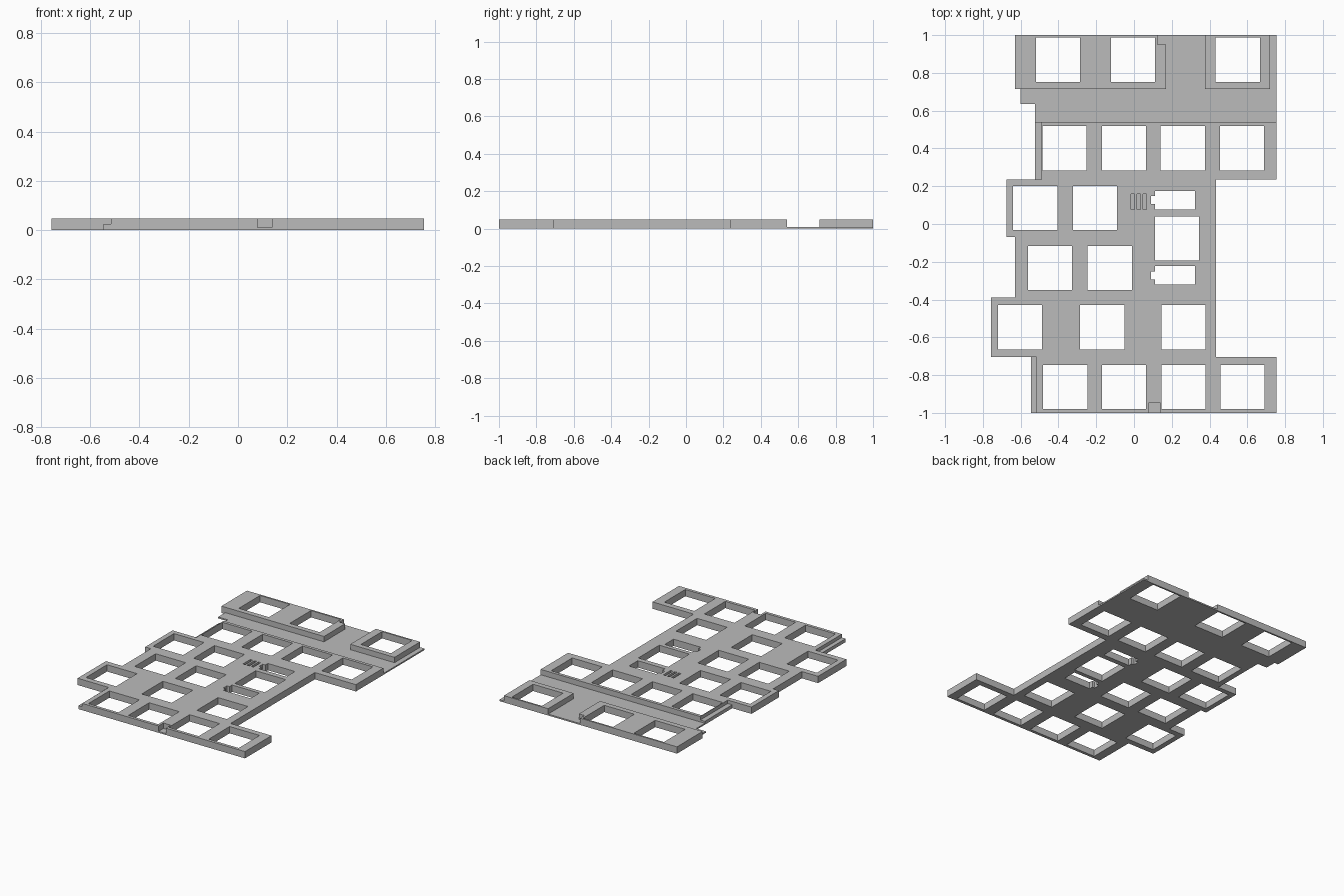
import bpy
import bmesh

if "Cube" in bpy.data.objects:
    bpy.data.objects.remove(bpy.data.objects["Cube"])

# Height levels: thin sheet, snap ledge, full thickness
THIN, LEDGE, FULL = 0.010, 0.024, 0.048
LEVELS = [0.0, THIN, LEDGE, FULL]

# Rectangles (x0, x1, y0, y1, height); later ones replace earlier ones
areas = []


def area(x0, x1, y0, y1, height):
    areas.append((x0, x1, y0, y1, height))


def key_row(lefts, y0, y1):
    """Row of square key openings with the given left edges."""
    for x in lefts:
        area(x, round(x + 0.234, 3), y0, y1, 0.0)


# Thin sheet joining the back row to the main body
area(-0.60, 0.755, 0.635, 0.715, THIN)
area(-0.525, 0.755, 0.54, 0.635, THIN)
area(0.17, 0.755, 0.715, 1.0, THIN)

# Raised back blocks, the left one with a lowered corner
area(-0.63, 0.17, 0.715, 1.0, FULL)
area(0.125, 0.17, 0.95, 1.0, THIN)
area(0.375, 0.72, 0.715, 1.0, FULL)

# Stepped main body with two side ledges
area(-0.525, -0.49, 0.235, 0.54, LEDGE)
area(-0.49, 0.755, 0.235, 0.54, FULL)
area(-0.675, 0.435, -0.07, 0.235, FULL)
area(-0.63, 0.435, -0.39, -0.07, FULL)
area(-0.757, 0.435, -0.705, -0.39, FULL)
area(-0.545, -0.515, -1.0, -0.705, LEDGE)
area(-0.515, 0.755, -1.0, -0.705, FULL)

# Front cable notch and three blind slots
area(0.08, 0.137, -1.0, -0.945, THIN)
for i in range(3):
    x = round(-0.016 + i * 0.032, 3)
    area(x, round(x + 0.018, 3), 0.077, 0.16, THIN)

# Key openings, back to front
key_row((-0.52, -0.123, 0.432), 0.752, 0.988)
key_row((-0.485, -0.17, 0.141, 0.455), 0.283, 0.518)
key_row((-0.64, -0.324), -0.032, 0.201)
key_row((-0.561, -0.245), -0.349, -0.116)
key_row((0.11,), -0.194, 0.041)
key_row((-0.72, -0.285, 0.145), -0.665, -0.43)
key_row((-0.481, -0.17, 0.145, 0.457), -0.979, -0.746)

# Stabiliser openings with a small side tab
for y in (0.077, -0.321):
    area(0.11, 0.322, y, round(y + 0.098, 3), 0.0)
    area(0.09, 0.11, round(y + 0.028, 3), round(y + 0.070, 3), 0.0)


def build_plate(name, material):
    """Turn the painted areas into one closed solid, keeping outer faces only."""
    xs = sorted({v for a in areas for v in a[:2]})
    ys = sorted({v for a in areas for v in a[2:4]})

    def height(i, j):
        if not (0 <= i < len(xs) - 1 and 0 <= j < len(ys) - 1):
            return 0.0
        cx, cy = (xs[i] + xs[i + 1]) / 2, (ys[j] + ys[j + 1]) / 2
        h = 0.0
        for x0, x1, y0, y1, z in areas:
            if x0 < cx < x1 and y0 < cy < y1:
                h = z
        return h

    grid = {(i, j): height(i, j)
            for i in range(-1, len(xs)) for j in range(-1, len(ys))}

    def solid(i, j, k):
        return 0 <= k < len(LEVELS) - 1 and grid[i, j] > LEVELS[k] + 1e-6

    bm = bmesh.new()
    cache = {}

    def vert(i, j, k):
        if (i, j, k) not in cache:
            cache[i, j, k] = bm.verts.new((xs[i], ys[j], LEVELS[k]))
        return cache[i, j, k]

    # Neighbour direction and the matching outward-wound cell side
    sides = {
        (1, 0, 0): ((1, 0, 0), (1, 1, 0), (1, 1, 1), (1, 0, 1)),
        (-1, 0, 0): ((0, 0, 0), (0, 0, 1), (0, 1, 1), (0, 1, 0)),
        (0, 1, 0): ((0, 1, 0), (0, 1, 1), (1, 1, 1), (1, 1, 0)),
        (0, -1, 0): ((0, 0, 0), (1, 0, 0), (1, 0, 1), (0, 0, 1)),
        (0, 0, 1): ((0, 0, 1), (1, 0, 1), (1, 1, 1), (0, 1, 1)),
        (0, 0, -1): ((0, 0, 0), (0, 1, 0), (1, 1, 0), (1, 0, 0)),
    }
    for i in range(len(xs) - 1):
        for j in range(len(ys) - 1):
            for k in range(len(LEVELS) - 1):
                if not solid(i, j, k):
                    continue
                for (di, dj, dk), corners in sides.items():
                    if not solid(i + di, j + dj, k + dk):
                        bm.faces.new([vert(i + a, j + b, k + c)
                                      for a, b, c in corners])

    mesh = bpy.data.meshes.new(name)
    bm.to_mesh(mesh)
    bm.free()
    mesh.materials.append(material)
    obj = bpy.data.objects.new(name, mesh)
    bpy.context.collection.objects.link(obj)
    return obj


grey = bpy.data.materials.new("plain grey")
grey.diffuse_color = (0.5, 0.5, 0.5, 1.0)
grey.use_nodes = True
grey.node_tree.nodes["Principled BSDF"].inputs["Base Color"].default_value = grey.diffuse_color
build_plate("key_plate", grey)
